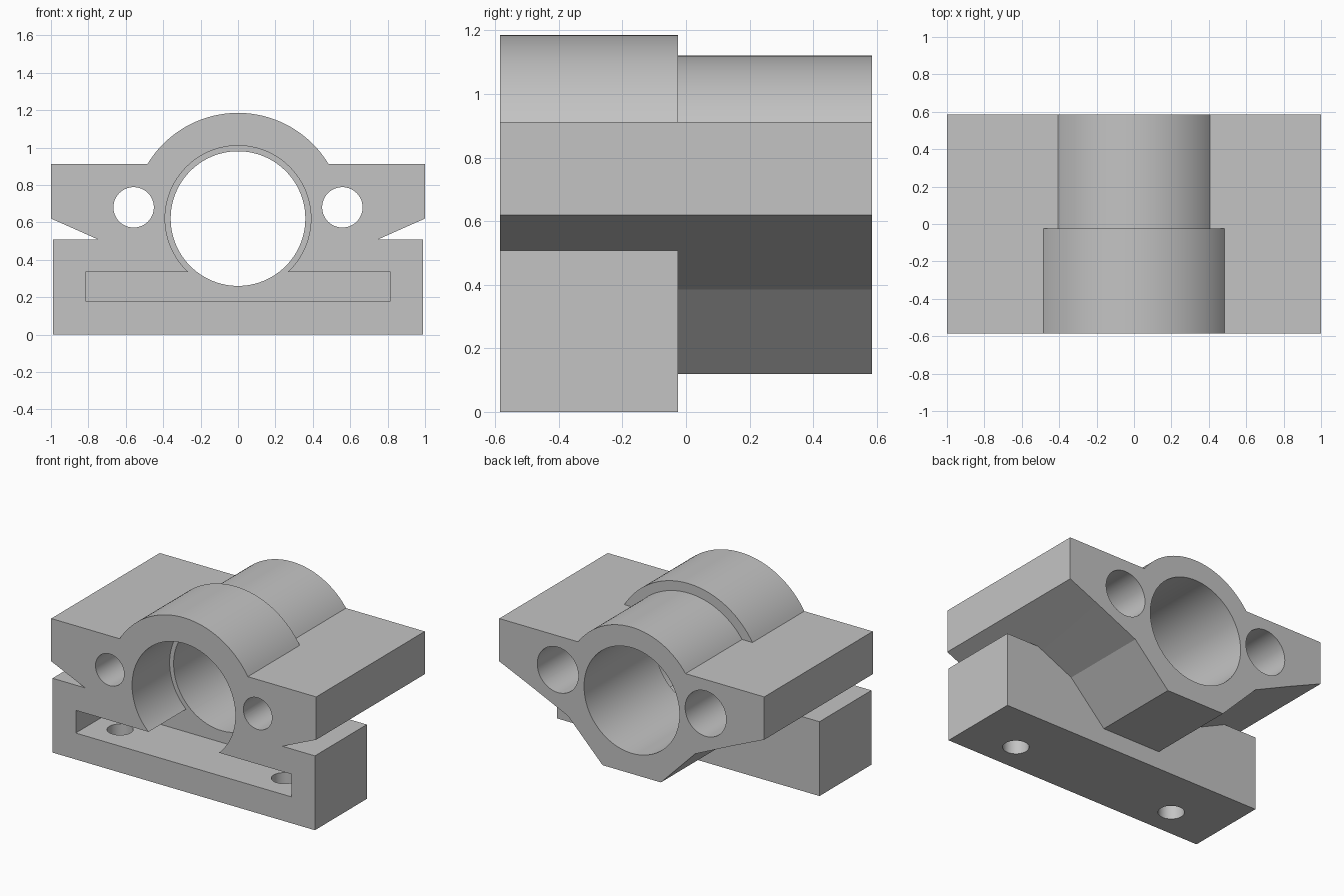
import bpy, bmesh, math

if "Cube" in bpy.data.objects:
    bpy.data.objects.remove(bpy.data.objects["Cube"])

FRONT, STEP, BACK = -0.585, -0.025, 0.585   # y of front face, shoulder, back face
BORE_Z = 0.62

grey = bpy.data.materials.new("light grey")
grey.diffuse_color = (0.55, 0.55, 0.55, 1)
grey.use_nodes = True
grey.node_tree.nodes["Principled BSDF"].inputs["Base Color"].default_value = grey.diffuse_color


def prism(name, outline, y0, y1):
    """Extrude an x-z outline from y0 to y1."""
    bm = bmesh.new()
    face = bm.faces.new([bm.verts.new((x, y0, z)) for x, z in outline])
    new = bmesh.ops.extrude_face_region(bm, geom=[face])["geom"]
    bmesh.ops.translate(bm, vec=(0, y1 - y0, 0),
                        verts=[v for v in new if isinstance(v, bmesh.types.BMVert)])
    bmesh.ops.recalc_face_normals(bm, faces=bm.faces)
    mesh = bpy.data.meshes.new(name)
    bm.to_mesh(mesh)
    bm.free()
    obj = bpy.data.objects.new(name, mesh)
    bpy.context.collection.objects.link(obj)
    mesh.materials.append(grey)
    return obj


def arc(x, z, r, a0, a1, n):
    return [(x + r * math.cos(a0 + (a1 - a0) * i / n),
             z + r * math.sin(a0 + (a1 - a0) * i / n)) for i in range(n + 1)]


def hole(x, z, r, y0, y1, n=64):
    return prism("hole_cutter", arc(x, z, r, 0, math.tau, n)[:-1], y0, y1)


def combine(target, tool, operation):
    """Apply a boolean and remove the helper."""
    mod = target.modifiers.new("boolean", "BOOLEAN")
    mod.operation, mod.object, mod.solver = operation, tool, "EXACT"
    bpy.context.view_layer.objects.active = target
    bpy.ops.object.modifier_apply(modifier=mod.name)
    bpy.data.objects.remove(tool)


def outline(right_side, crown_r):
    """Symmetric outline: right side from bottom up, then the round crown."""
    a = math.asin((0.912 - BORE_Z) / crown_r)
    crown = arc(0, BORE_Z, crown_r, a, math.pi - a, 48)
    return right_side + crown + [(-x, z) for x, z in reversed(right_side)]


# Front section: mounting base, notched sides, wings and large crown
front_side = [(0.99, 0), (0.99, 0.507), (0.745, 0.507), (1, 0.62), (1, 0.912)]
body = prism("bearing_housing", outline(front_side, 0.565), FRONT, STEP)

# Rear section: tapered keel, wings and smaller crown
rear_side = [(0.22, 0.12), (0.48, 0.385), (0.745, 0.507), (1, 0.62), (1, 0.912)]
rear = prism("rear_section", outline(rear_side, 0.5), STEP, BACK)
combine(body, rear, "UNION")

# Main bore with wider front counterbore
combine(body, hole(0, BORE_Z, 0.36, -0.7, 0.7, 96), "DIFFERENCE")
combine(body, hole(0, BORE_Z, 0.39, -0.7, -0.18, 96), "DIFFERENCE")

# Wide slot in the front of the base
slot = prism("slot_cutter", [(-0.815, 0.18), (0.815, 0.18), (0.815, 0.335), (-0.815, 0.335)],
             -0.7, -0.18)
combine(body, slot, "DIFFERENCE")

for s in (-1, 1):
    # Side holes, wider from the back
    combine(body, hole(s * 0.558, 0.68, 0.108, -0.7, 0.7), "DIFFERENCE")
    combine(body, hole(s * 0.558, 0.68, 0.155, STEP, 0.7), "DIFFERENCE")
    # Vertical bolt hole from the slot floor through the underside
    bpy.ops.mesh.primitive_cylinder_add(vertices=48, radius=0.081, depth=0.35,
                                        location=(s * 0.62, -0.385, 0.08))
    combine(body, bpy.context.object, "DIFFERENCE")

# Merge coplanar faces left by the booleans
bm = bmesh.new()
bm.from_mesh(body.data)
bmesh.ops.remove_doubles(bm, verts=bm.verts, dist=0.0001)
bmesh.ops.dissolve_limit(bm, angle_limit=math.radians(0.3), verts=bm.verts, edges=bm.edges)
bm.to_mesh(body.data)
bm.free()
body.data.materials.clear()
body.data.materials.append(grey)
for p in body.data.polygons:
    p.material_index = 0

bpy.ops.object.select_all(action="DESELECT")
body.select_set(True)
bpy.context.view_layer.objects.active = body
bpy.ops.object.shade_smooth_by_angle(angle=math.radians(20))
